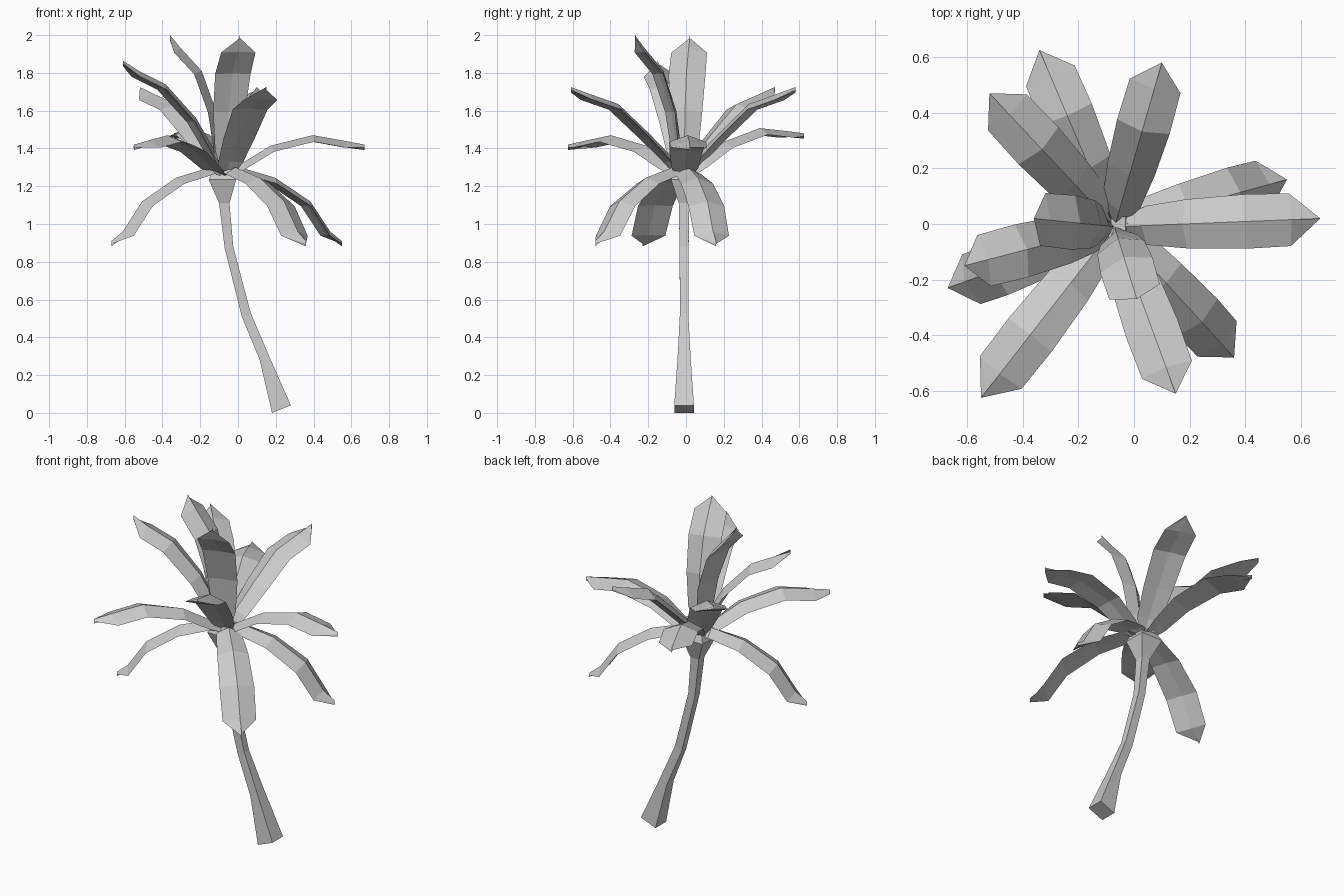
import bpy, bmesh
from mathutils import Vector

if "Cube" in bpy.data.objects:
    bpy.data.objects.remove(bpy.data.objects["Cube"])


def loft(name, rings, cap_end=True):
    """Skin a list of equal-length point rings into a closed flat-shaded mesh."""
    bm = bmesh.new()
    loops = [[bm.verts.new(p) for p in ring] for ring in rings]
    n = len(loops[0])
    for a, b in zip(loops, loops[1:]):
        for i in range(n):
            j = (i + 1) % n
            bm.faces.new((a[i], a[j], b[j], b[i]))
    bm.faces.new(loops[0][::-1])
    bm.faces.new(loops[-1])
    bmesh.ops.remove_doubles(bm, verts=bm.verts, dist=0.0005)
    bmesh.ops.recalc_face_normals(bm, faces=bm.faces)
    me = bpy.data.meshes.new(name)
    bm.to_mesh(me)
    bm.free()
    ob = bpy.data.objects.new(name, me)
    bpy.context.collection.objects.link(ob)
    return ob


# Trunk: left x, left z, right x, right z, half depth
YC = -0.01
sections = [
    (0.18, 0.00, 0.28, 0.04, 0.052),
    (0.115, 0.28, 0.165, 0.30, 0.034),
    (0.02, 0.51, 0.067, 0.53, 0.022),
    (-0.07, 0.87, -0.025, 0.88, 0.024),
    (-0.10, 1.11, -0.045, 1.11, 0.028),
    (-0.155, 1.235, -0.01, 1.235, 0.070),
    (-0.13, 1.29, -0.03, 1.29, 0.045),
]
loft("trunk", [[(xl, YC - d, zl), (xr, YC - d, zr), (xr, YC + d, zr), (xl, YC + d, zl)]
               for xl, zl, xr, zr, d in sections])

# Frond ridge profiles: (fraction of reach, height), root to tip
ROOT = Vector((-0.07, -0.01, 0))
PROFILES = {
    "drooping": [(0, 1.28), (0.13, 1.30), (0.43, 1.245), (0.73, 1.12), (0.90, 0.96), (1, 0.91)],
    "level": [(0, 1.27), (0.13, 1.325), (0.33, 1.415), (0.63, 1.47), (0.86, 1.44), (1, 1.42)],
    "raised": [(0, 1.27), (0.10, 1.35), (0.31, 1.48), (0.58, 1.635), (0.84, 1.69), (1, 1.725)],
    "high": [(0, 1.27), (0.09, 1.38), (0.28, 1.56), (0.58, 1.74), (0.84, 1.81), (1, 1.865)],
    "upright": [(0, 1.27), (0.06, 1.40), (0.16, 1.60), (0.42, 1.81), (0.80, 1.93), (1, 2.0)],
}
HALF_WIDTHS = [0.03, 0.07, 0.088, 0.098, 0.095, 0.0]


def frond(name, tip_x, tip_y, profile, lift=0.0):
    reach = Vector((tip_x, tip_y, 0)) - ROOT
    side = Vector((-reach.y, reach.x, 0)).normalized()
    pts = [ROOT + reach * t + Vector((0, 0, z + lift * t)) for t, z in PROFILES[profile]]
    rings = []
    for i, (p, w) in enumerate(zip(pts, HALF_WIDTHS)):
        along = (pts[min(i + 1, 5)] - pts[max(i - 1, 0)]).normalized()
        normal = along.cross(side)
        drop = 0.035
        if i == 5:  # blunt vertical tip edge
            normal, drop = Vector((0, 0, 1)), 0.015
        rings.append([p, p + side * w - normal * drop,
                      p - normal * 0.028, p - side * w - normal * drop])
    return loft(name, rings)


# Crown of fronds: tip x, tip y, profile, tip height adjustment
fronds = [
    (0.55, 0.16, "drooping", 0), (0.36, -0.48, "drooping", 0), (-0.67, -0.23, "drooping", 0),
    (0.67, 0.02, "level", 0), (-0.55, -0.625, "level", 0), (-0.34, 0.625, "level", 0.06),
    (0.10, 0.58, "raised", 0), (0.15, -0.61, "raised", 0), (-0.52, 0.47, "raised", 0),
    (-0.61, -0.15, "high", 0),
    (-0.36, 0.02, "upright", 0), (0.01, -0.27, "upright", 0),
]
for k, (x, y, kind, lift) in enumerate(fronds, 1):
    frond(f"{kind}_frond_{k}", x, y, kind, lift)
